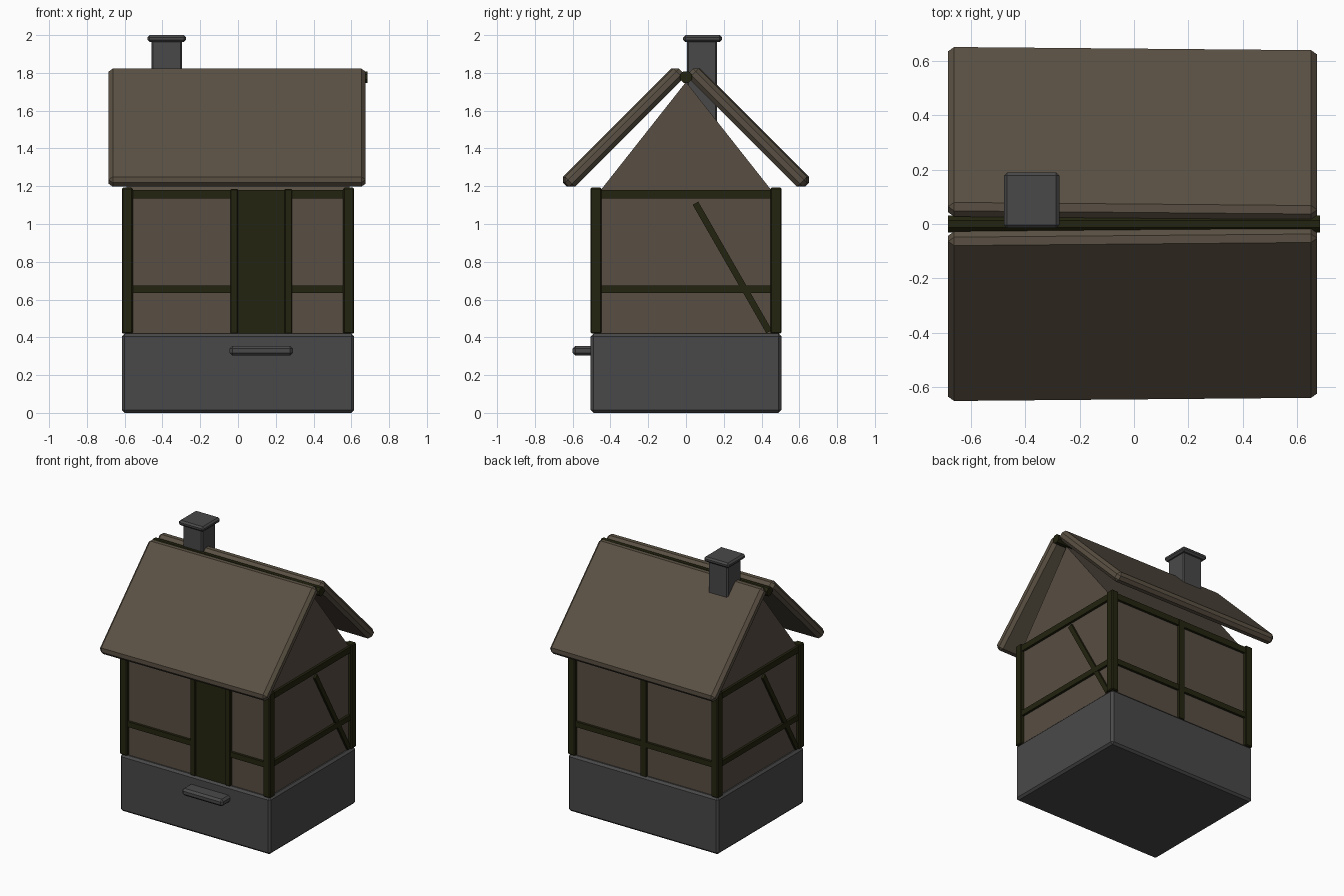
import bpy, bmesh
from math import atan2, hypot, pi
from mathutils import Matrix, Vector

cube = bpy.data.objects.get("Cube")
if cube:
    bpy.data.objects.remove(cube, do_unlink=True)


def material(name, rgb):
    m = bpy.data.materials.new(name)
    m.use_nodes = True
    m.diffuse_color = (*rgb, 1)
    m.node_tree.nodes["Principled BSDF"].inputs["Base Color"].default_value = (*rgb, 1)
    return m


STONE = material("grey stone", (0.066, 0.066, 0.067))
PLASTER = material("brown plaster", (0.098, 0.076, 0.056))
THATCH = material("brown thatch", (0.102, 0.081, 0.056))
TIMBER = material("dark timber", (0.017, 0.017, 0.005))


def finish(name, bm, mat, bevel=0.0):
    bmesh.ops.recalc_face_normals(bm, faces=bm.faces)
    mesh = bpy.data.meshes.new(name)
    bm.to_mesh(mesh)
    bm.free()
    mesh.materials.append(mat)
    ob = bpy.data.objects.new(name, mesh)
    bpy.context.collection.objects.link(ob)
    if bevel:
        mod = ob.modifiers.new("Chamfer", 'BEVEL')
        mod.width = bevel
        mod.segments = 1
    return ob


def box(name, x, y, z, mat, bevel=0.0):
    """Box from the low and high limits on each axis."""
    bm = bmesh.new()
    bmesh.ops.create_cube(bm, size=1)
    lims = (x, y, z)
    for v in bm.verts:
        v.co = Vector([lims[i][0 if v.co[i] < 0 else 1] for i in range(3)])
    return finish(name, bm, mat, bevel)


# Stone base, doorstep and chimney
box("foundation", (-0.615, 0.615), (-0.505, 0.505), (0, 0.42), STONE, 0.015)
box("doorstep", (-0.045, 0.29), (-0.6, -0.49), (0.303, 0.355), STONE, 0.015)
box("chimney_stack", (-0.457, -0.297), (0.005, 0.165), (1.3, 1.975), STONE, 0.008)
box("chimney_cap", (-0.48, -0.275), (-0.015, 0.19), (1.963, 2.0), STONE, 0.012)

# Plaster walls and gable block
WX, WY = 0.59, 0.48
box("walls", (-WX, WX), (-WY, WY), (0.4, 1.18), PLASTER)
bm = bmesh.new()
tri = [bm.verts.new((-WX, y, z)) for y, z in ((-0.455, 1.175), (0.455, 1.175), (0, 1.752))]
face = bm.faces.new(tri)
ext = bmesh.ops.extrude_face_region(bm, geom=[face])
bmesh.ops.translate(bm, vec=(2 * WX, 0, 0),
                    verts=[g for g in ext["geom"] if isinstance(g, bmesh.types.BMVert)])
finish("gable", bm, PLASTER)

# Timber frame: corner posts, rails on all four walls
PX, PY = 0.615, 0.505
TOP, MID = (1.135, 1.18), (0.635, 0.675)
for sx in (-1, 1):
    for sy in (-1, 1):
        box("corner_post", sorted((sx * (PX - 0.058), sx * PX)),
            sorted((sy * (PY - 0.058), sy * PY)), (0.42, 1.192), TIMBER, 0.006)
for sx in (-1, 1):
    for name, z in (("top_rail", TOP), ("middle_rail", MID)):
        box("side_" + name, sorted((sx * 0.57, sx * 0.608)), (-0.45, 0.45), z, TIMBER)
for sy, side in ((-1, "front_"), (1, "back_")):
    ys = sorted((sy * 0.46, sy * 0.498))
    box(side + "top_rail", (-0.56, 0.56), ys, TOP, TIMBER)
    spans = [(-0.56, -0.035), (0.28, 0.56)] if sy < 0 else [(-0.56, 0.56)]
    for span in spans:
        box(side + "middle_rail", span, ys, MID, TIMBER)
box("back_middle_post", (-0.022, 0.022), (0.46, 0.5), (0.42, 1.18), TIMBER)

# Door and its frame
box("door", (-0.005, 0.255), (-0.493, -0.46), (0.42, 1.15), TIMBER)
for x in ((-0.04, 0.0), (0.247, 0.287)):
    box("door_post", x, (-0.503, -0.46), (0.42, 1.185), TIMBER, 0.004)

# Diagonal braces, one on each end wall, turned half round
dy, dz = 0.39, -0.68
for turn, side in ((0, "left"), (pi, "right")):
    ob = box(side + "_brace", (-0.018, 0.018), (-0.5 * hypot(dy, dz), 0.5 * hypot(dy, dz)),
             (-0.017, 0.017), TIMBER)
    ob.data.transform(Matrix.Rotation(turn, 4, 'Z') @ Matrix.Translation((0.588, 0.245, 0.77))
                      @ Matrix.Rotation(atan2(dz, dy), 4, 'X'))

# Roof slabs, slightly longer at one end, with a ridge pole between
for s, side in ((-1, "front"), (1, "back")):
    ob = box(side + "_roof", (-0.685, 0.675), (-0.427, 0.427), (-0.037, 0.037), THATCH, 0.022)
    ob.data.transform(Matrix.Translation((0, s * 0.34, 1.51)) @ Matrix.Rotation(-s * pi / 4, 4, 'X'))
    for v in ob.data.vertices:
        if v.co.x > 0:
            v.co.y -= s * 0.012
bm = bmesh.new()
bmesh.ops.create_cone(bm, cap_ends=True, segments=8, radius1=0.033, radius2=0.033, depth=1.37,
                      matrix=Matrix.Translation((0, 0, 1.778)) @ Matrix.Rotation(pi / 2, 4, 'Y')
                      @ Matrix.Rotation(pi / 8, 4, 'Z'))
finish("ridge_pole", bm, TIMBER)
